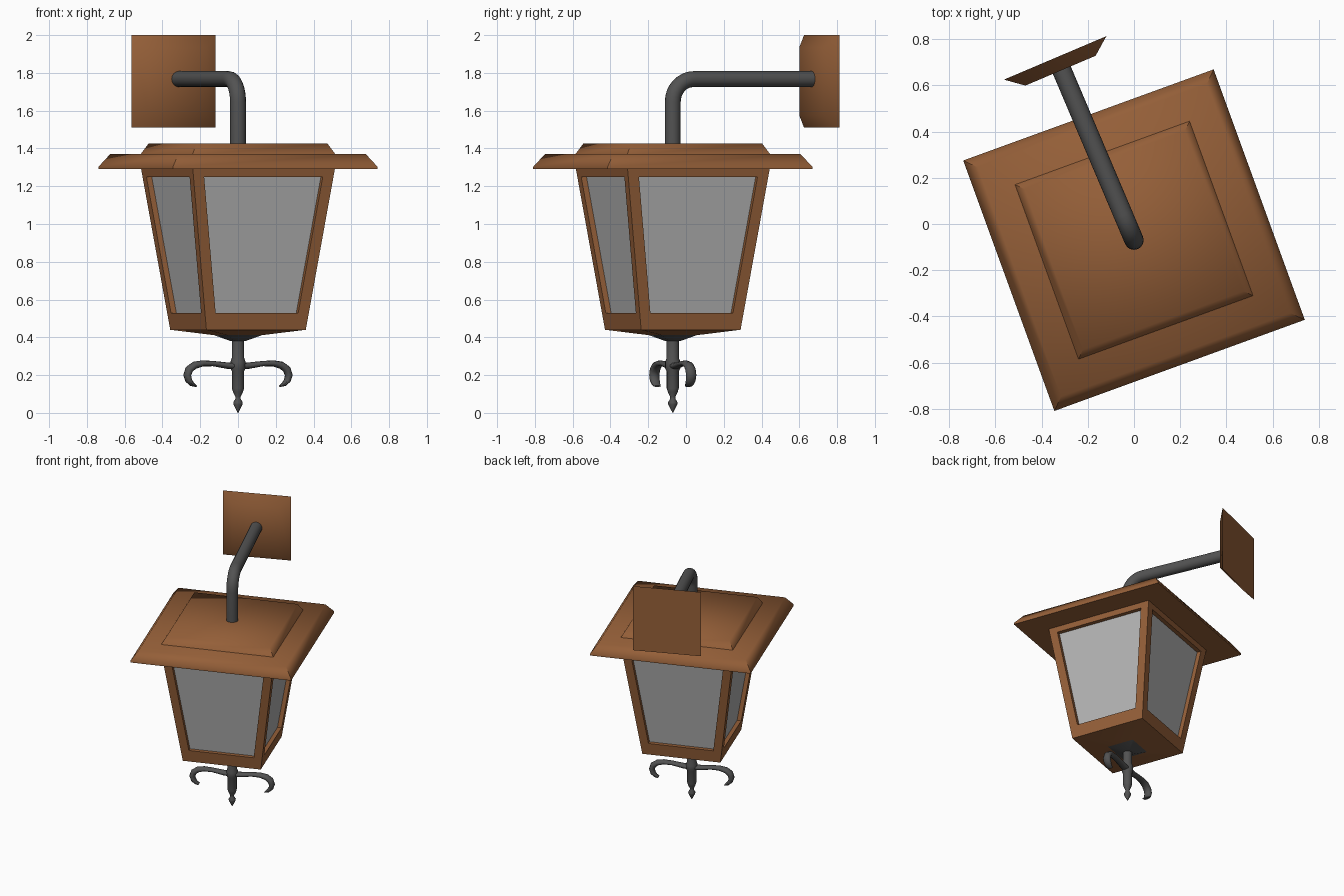
import bpy, bmesh
from math import sin, cos, pi, radians, atan2
from mathutils import Vector, Matrix

if "Cube" in bpy.data.objects:
    bpy.data.objects.remove(bpy.data.objects["Cube"])

CENTRE = Vector((0, -0.07, 0))
BODY, ARM = radians(20), radians(23)   # body and wall arm are turned about z


def material(name, rgb):
    m = bpy.data.materials.new(name)
    m.diffuse_color = (*rgb, 1)
    m.use_nodes = True
    m.node_tree.nodes["Principled BSDF"].inputs["Base Color"].default_value = m.diffuse_color
    return m


copper = material("copper", (0.30, 0.115, 0.04))
iron = material("dark_iron", (0.085, 0.085, 0.085))
glass = material("pale_glass", (0.45, 0.45, 0.45))


def finish(name, bm, mat, turn, angle=50):
    bmesh.ops.remove_doubles(bm, verts=bm.verts, dist=1e-5)
    bmesh.ops.recalc_face_normals(bm, faces=bm.faces)
    me = bpy.data.meshes.new(name)
    bm.to_mesh(me)
    bm.free()
    me.transform(Matrix.Translation(CENTRE) @ Matrix.Rotation(turn, 4, 'Z'))
    me.materials.append(mat)
    ob = bpy.data.objects.new(name, me)
    bpy.context.collection.objects.link(ob)
    bpy.ops.object.select_all(action='DESELECT')
    ob.select_set(True)
    bpy.context.view_layer.objects.active = ob
    bpy.ops.object.shade_smooth_by_angle(angle=radians(angle))
    return ob


def loft(name, rings, mat, turn, angle=50):
    """Skin a list of point rings and cap both ends."""
    bm = bmesh.new()
    vs = [[bm.verts.new(p) for p in r] for r in rings]
    n = len(vs[0])
    for a, b in zip(vs, vs[1:]):
        for i in range(n):
            bm.faces.new((a[i], a[(i + 1) % n], b[(i + 1) % n], b[i]))
    bm.faces.new(vs[0])
    bm.faces.new(vs[-1])
    return finish(name, bm, mat, turn, angle)


def square(h, z):
    return [(-h, -h, z), (h, -h, z), (h, h, z), (-h, h, z)]


def circle(r, z, n=16):
    return [(r * cos(2 * pi * i / n), r * sin(2 * pi * i / n), z) for i in range(n)]


def sweep(name, path, mat, turn, n=16):
    """Oval tube along (x, z, half thickness, half width) points in the xz plane."""
    rings = []
    for i, (x, z, t, w) in enumerate(path):
        a, b = path[max(i - 1, 0)], path[min(i + 1, len(path) - 1)]
        d = Vector((b[0] - a[0], 0, b[1] - a[1])).normalized()
        nrm = Vector((-d.z, 0, d.x))
        rings.append([Vector((x, 0, z)) + nrm * t * cos(2 * pi * k / n)
                      + Vector((0, w * sin(2 * pi * k / n), 0)) for k in range(n)])
    return loft(name, rings, mat, turn)


# Roof slab and raised cap
loft("roof", [square(0.577, 1.29), square(0.577, 1.302), square(0.528, 1.37)], copper, BODY, 70)
loft("roof_cap", [square(0.405, 1.365), square(0.37, 1.425)], copper, BODY, 70)

# Tapered lantern frame with recessed window openings on four sides
def half(z):
    return 0.28 + (z - 0.44) * 0.12 / 0.85


TOP, BOTTOM, POST, DEPTH = 1.25, 0.53, 0.06, 0.03
frame, panes = bmesh.new(), bmesh.new()
for k in range(4):
    rot = Matrix.Rotation(k * pi / 2, 3, 'Z')

    def quad(z0, z1, inset, depth):
        return [rot @ Vector((s * (half(z) - inset), -half(z) + depth, z))
                for s, z in ((-1, z0), (1, z0), (1, z1), (-1, z1))]

    outer, inner = quad(0.44, 1.30, 0, 0), quad(BOTTOM, TOP, POST, 0)
    deep = quad(BOTTOM, TOP, POST, DEPTH)
    for a, b in ((outer, inner), (inner, deep)):
        for i in range(4):
            j = (i + 1) % 4
            frame.faces.new([frame.verts.new(p) for p in (a[i], a[j], b[j], b[i])])
    # Sloping underside of the base
    base = [outer[0], outer[1], rot @ Vector((0.09, -0.09, 0.41)), rot @ Vector((-0.09, -0.09, 0.41))]
    frame.faces.new([frame.verts.new(p) for p in base])
    panes.faces.new([panes.verts.new(p) for p in deep])
finish("lantern_frame", frame, copper, BODY)
# Panes are separate quads, each facing outwards
panes_ob = finish("glass_panes", panes, glass, BODY, 30)
for p in panes_ob.data.polygons:
    if p.normal.dot(p.center - CENTRE - Vector((0, 0, p.center.z))) < 0:
        p.flip()

# Square boss and turned finial under the base
loft("finial_boss", [square(0.1, 0.425), square(0.1, 0.412), square(0.03, 0.38)], iron, BODY)
profile = [(0.033, 0.40), (0.033, 0.29), (0.04, 0.27), (0.04, 0.235), (0.032, 0.22), (0.032, 0.13),
           (0.026, 0.11), (0.014, 0.085), (0.014, 0.075), (0.025, 0.055), (0.024, 0.045), (0.001, 0.0)]
loft("finial", [circle(r, z) for r, z in profile], iron, BODY)

# Pair of curled scroll arms
scroll = [(0.0, 0.247, 0.018, 0.03), (0.06, 0.25, 0.017, 0.026), (0.14, 0.261, 0.014, 0.024),
          (0.20, 0.262, 0.016, 0.025), (0.245, 0.252, 0.02, 0.027), (0.275, 0.23, 0.022, 0.028),
          (0.286, 0.2, 0.02, 0.028), (0.278, 0.172, 0.017, 0.027), (0.26, 0.152, 0.012, 0.024),
          (0.238, 0.141, 0.004, 0.02)]
for side, turn in (("right", 0), ("left", pi)):
    sweep("scroll_" + side, scroll, iron, BODY + turn, 10)

# Bent wall arm
R, Z, r = 0.12, 1.767, 0.042
arm = [(0, 1.41, r, r)]
arm += [(R - R * cos(t), Z - R + R * sin(t), r, r) for t in (i * pi / 16 for i in range(9))]
arm += [(0.805, Z, r, r)]
sweep("wall_arm", arm, iron, ARM + pi / 2)

# Chamfered wall plate
def plate_ring(hx, hz, y):
    return [(sx * hx - 0.006, y, 1.755 + sz * hz) for sx, sz in ((-1, -1), (1, -1), (1, 1), (-1, 1))]


loft("wall_plate", [plate_ring(0.241, 0.245, 0.86), plate_ring(0.165, 0.18, 0.80)], copper, ARM, 60)
